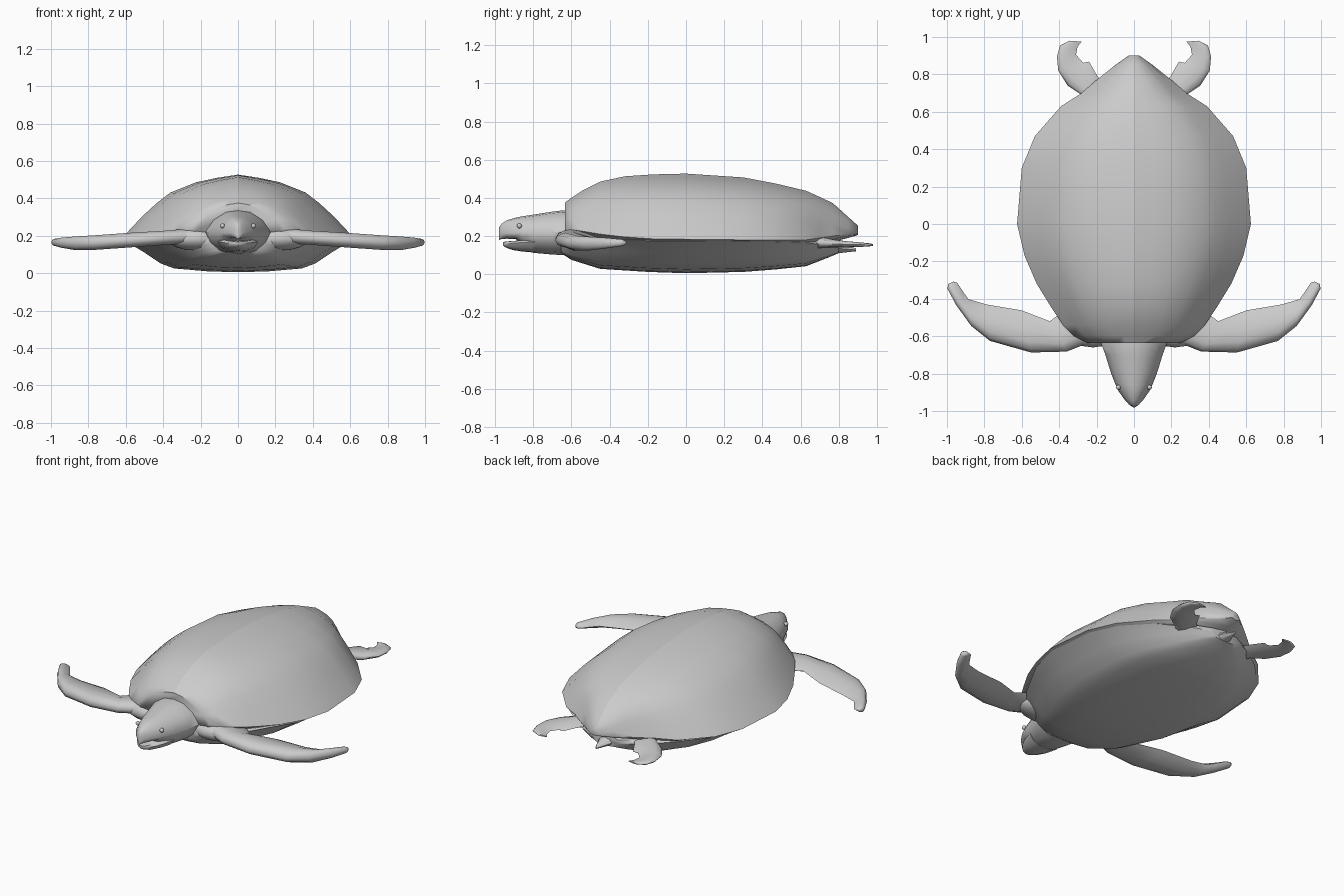
import bpy, bmesh, math
from mathutils import Vector

skin = bpy.data.materials.new("plain grey")
skin.diffuse_color = (0.6, 0.6, 0.6, 1)


def finish(bm, name, angle=50, ridge=False):
    """Turn a bmesh into a smooth object with hard edges above the angle."""
    bmesh.ops.remove_doubles(bm, verts=bm.verts, dist=0.0005)
    bmesh.ops.recalc_face_normals(bm, faces=bm.faces)
    for f in bm.faces:
        f.smooth = True
    for e in bm.edges:
        sharp = e.calc_face_angle(0) > math.radians(angle)
        on_ridge = ridge and all(abs(v.co.x) < 1e-4 and v.co.z > 0.24 for v in e.verts)
        e.smooth = not (sharp or on_ridge)
    mesh = bpy.data.meshes.new(name)
    bm.to_mesh(mesh)
    bm.free()
    mesh.materials.append(skin)
    ob = bpy.data.objects.new(name, mesh)
    bpy.context.collection.objects.link(ob)
    return ob


def loft(name, rings, **kw):
    """Skin closed rings of equal point count and cap both ends."""
    bm = bmesh.new()
    loops = [[bm.verts.new(p) for p in r] for r in rings]
    n = len(loops[0])
    for a, b in zip(loops, loops[1:]):
        for i in range(n):
            j = (i + 1) % n
            bm.faces.new((a[i], a[j], b[j], b[i]))
    bm.faces.new(loops[0])
    bm.faces.new(loops[-1])
    return finish(bm, name, **kw)


def mirrored(half):
    """Close a right-hand profile (top centre to bottom centre) around x = 0."""
    return half + [(-x, z) for x, z in reversed(half[1:-1])]


def body(name, stations, half, **kw):
    """Stations: y, half width, top z, side z, bottom z. Profile in -1..1 units."""
    rings = []
    for y, w, top, side, bot in stations:
        rings.append([(x * w, y, side + (z * (top - side) if z > 0 else z * (side - bot)))
                      for x, z in mirrored(half)])
    return loft(name, rings, **kw)


# Domed upper shell
body("upper_shell", [
    (-0.635, 0.25, 0.375, 0.24, 0.20), (-0.60, 0.32, 0.40, 0.235, 0.19),
    (-0.54, 0.38, 0.44, 0.225, 0.18), (-0.45, 0.44, 0.485, 0.21, 0.17),
    (-0.32, 0.52, 0.513, 0.195, 0.16), (-0.17, 0.585, 0.523, 0.185, 0.16),
    (0.0, 0.625, 0.527, 0.183, 0.16), (0.30, 0.60, 0.507, 0.18, 0.15),
    (0.47, 0.53, 0.475, 0.178, 0.15), (0.63, 0.39, 0.437, 0.18, 0.15),
    (0.70, 0.28, 0.405, 0.19, 0.16), (0.77, 0.20, 0.372, 0.20, 0.17),
    (0.85, 0.10, 0.30, 0.21, 0.19), (0.90, 0.03, 0.255, 0.22, 0.205)],
    [(0, 1), (0.18, 0.95), (0.36, 0.88), (0.58, 0.72), (0.70, 0.55), (0.82, 0.35),
     (1, 0), (0.92, -0.5), (0, -1)], ridge=True)

# Belly plate
body("belly_plate", [
    (-0.655, 0.17, 0.20, 0.16, 0.11), (-0.60, 0.29, 0.21, 0.17, 0.075),
    (-0.45, 0.42, 0.20, 0.18, 0.028), (-0.20, 0.56, 0.19, 0.175, 0.012),
    (0.0, 0.61, 0.19, 0.175, 0.005), (0.30, 0.585, 0.19, 0.172, 0.012),
    (0.47, 0.51, 0.19, 0.17, 0.025), (0.63, 0.37, 0.19, 0.165, 0.042),
    (0.74, 0.22, 0.19, 0.15, 0.085), (0.80, 0.10, 0.18, 0.145, 0.11)],
    [(0, 1), (0.9, 0.6), (1, 0), (0.93, -0.14), (0.82, -0.38), (0.68, -0.72),
     (0.56, -0.88), (0.27, -0.97), (0, -1)])

# Neck and upper head
body("head", [
    (-0.50, 0.18, 0.32, 0.215, 0.10), (-0.64, 0.175, 0.335, 0.22, 0.10),
    (-0.70, 0.153, 0.328, 0.22, 0.103), (-0.80, 0.122, 0.312, 0.22, 0.112),
    (-0.86, 0.098, 0.303, 0.22, 0.15), (-0.89, 0.085, 0.297, 0.215, 0.183),
    (-0.94, 0.05, 0.282, 0.215, 0.186), (-0.965, 0.027, 0.265, 0.215, 0.184),
    (-0.98, 0.006, 0.245, 0.205, 0.18)],
    [(0, 1), (0.38, 0.92), (0.75, 0.55), (1, 0), (0.88, -0.45), (0.55, -0.85), (0, -1)])

# Lower jaw
body("lower_jaw", [
    (-0.79, 0.11, 0.19, 0.17, 0.113), (-0.86, 0.09, 0.178, 0.166, 0.119),
    (-0.91, 0.065, 0.174, 0.162, 0.127), (-0.945, 0.035, 0.171, 0.16, 0.14),
    (-0.96, 0.012, 0.168, 0.16, 0.152)],
    [(0, 1), (0.85, 0.9), (1, 0), (0.8, -0.6), (0.4, -0.93), (0, -1)])

# Short tail
body("tail", [
    (0.70, 0.07, 0.18, 0.14, 0.10), (0.80, 0.045, 0.16, 0.135, 0.11),
    (0.86, 0.02, 0.145, 0.13, 0.117), (0.89, 0.006, 0.135, 0.127, 0.12)],
    [(0, 1), (0.7, 0.7), (1, 0), (0.7, -0.7), (0, -1)])


def flipper(name, stations, side):
    """Stations: lead x, y, trail x, y, centre z, thickness. Rounded leading edge."""
    section = [(0, 0), (0.07, 0.65), (0.25, 1), (0.55, 0.85), (0.85, 0.4),
               (1, 0), (0.85, -0.4), (0.55, -0.85), (0.25, -1), (0.07, -0.65)]
    rings = []
    for lx, ly, tx, ty, z, t in stations:
        a, b = Vector((lx, ly, z)), Vector((tx, ty, z))
        ring = []
        for u, h in section:
            p = a.lerp(b, u)
            ring.append((p.x * side, p.y, z + h * t / 2))
        rings.append(ring)
    return loft(name, rings, angle=70)


FRONT = [
    (0.12, -0.60, 0.20, -0.42, 0.19, 0.10), (0.24, -0.635, 0.37, -0.46, 0.198, 0.08),
    (0.36, -0.682, 0.45, -0.52, 0.19, 0.075), (0.55, -0.687, 0.60, -0.462, 0.178, 0.078),
    (0.77, -0.625, 0.79, -0.43, 0.163, 0.078), (0.87, -0.545, 0.885, -0.402, 0.16, 0.072),
    (0.95, -0.435, 0.915, -0.36, 0.163, 0.055), (0.998, -0.345, 0.945, -0.315, 0.165, 0.036),
    (0.992, -0.32, 0.965, -0.308, 0.165, 0.02)]
REAR = [
    (0.27, 0.58, 0.13, 0.70, 0.165, 0.07), (0.28, 0.69, 0.195, 0.79, 0.165, 0.055),
    (0.355, 0.74, 0.24, 0.868, 0.16, 0.042), (0.405, 0.82, 0.272, 0.862, 0.157, 0.034),
    (0.412, 0.895, 0.31, 0.905, 0.155, 0.026), (0.395, 0.955, 0.302, 0.948, 0.154, 0.018),
    (0.345, 0.98, 0.28, 0.975, 0.153, 0.01)]

for side, tag in ((1, "right"), (-1, "left")):
    flipper("front_flipper_" + tag, FRONT, side)
    flipper("rear_flipper_" + tag, REAR, side)

    # Shoulder muscle joining flipper and neck
    bm = bmesh.new()
    bmesh.ops.create_uvsphere(bm, u_segments=16, v_segments=8, radius=1)
    for v in bm.verts:
        v.co = Vector((side * 0.22 + v.co.x * 0.16, -0.55 + v.co.y * 0.11, 0.185 + v.co.z * 0.065))
    finish(bm, "shoulder_" + tag)

    # Eye
    bm = bmesh.new()
    bmesh.ops.create_uvsphere(bm, u_segments=12, v_segments=8, radius=0.013)
    bmesh.ops.translate(bm, verts=bm.verts, vec=(side * 0.083, -0.873, 0.253))
    finish(bm, "eye_" + tag)
